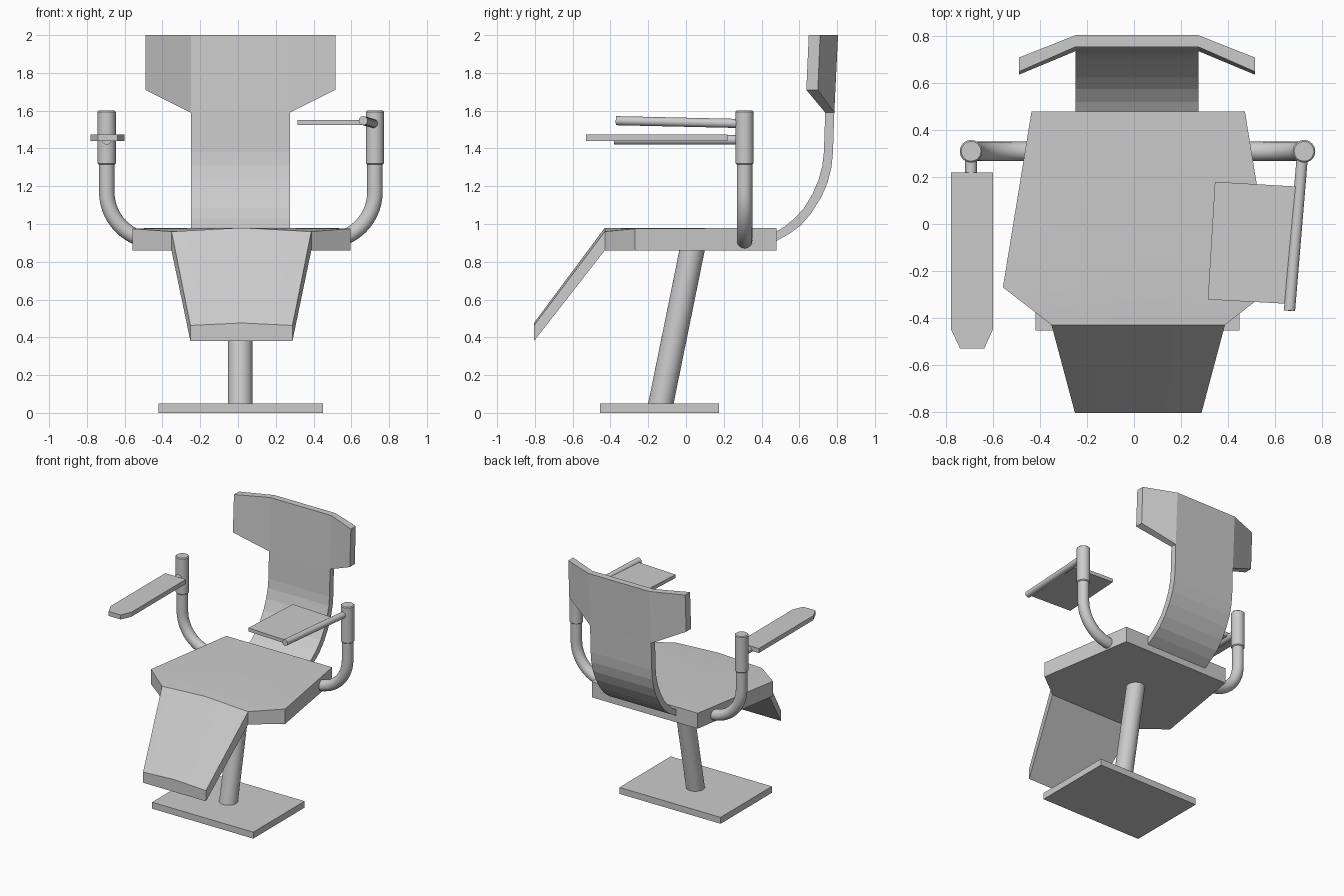
import bpy, bmesh
from math import sin, cos, pi, radians
from mathutils import Vector

if "Cube" in bpy.data.objects:
    bpy.data.objects.remove(bpy.data.objects["Cube"])

C = 0.015  # x of the symmetry plane


def finish(name, bm, angle=30):
    bmesh.ops.recalc_face_normals(bm, faces=bm.faces[:])
    me = bpy.data.meshes.new(name)
    bm.to_mesh(me)
    bm.free()
    if angle:
        me.polygons.foreach_set("use_smooth", [True] * len(me.polygons))
        me.set_sharp_from_angle(angle=radians(angle))
    ob = bpy.data.objects.new(name, me)
    bpy.context.collection.objects.link(ob)
    return ob


def loft(bm, rings):
    """Bridge equal-length rings of points and cap both ends."""
    vs = [[bm.verts.new(p) for p in r] for r in rings]
    n = len(vs[0])
    for a, b in zip(vs, vs[1:]):
        for i in range(n):
            j = (i + 1) % n
            bm.faces.new((a[i], a[j], b[j], b[i]))
    bm.faces.new(vs[0])
    bm.faces.new(vs[-1])


def solid(name, rings, angle=0):
    bm = bmesh.new()
    loft(bm, rings)
    return finish(name, bm, angle)


def slab(name, outline, z0, z1):
    return solid(name, [[(x, y, z) for x, y in outline] for z in (z0, z1)])


def rod(name, p, q, r, n=32):
    p, q = Vector(p), Vector(q)
    rot = (q - p).to_track_quat('Z', 'Y')
    ring = [rot @ Vector((r * cos(2 * pi * i / n), r * sin(2 * pi * i / n), 0)) for i in range(n)]
    return solid(name, [[p + v for v in ring], [q + v for v in ring]], 30)


# Base plate and leaning column
slab("base_plate", [(-0.42, -0.455), (0.45, -0.455), (0.45, 0.175), (-0.42, 0.175)], 0, 0.05)
rod("column", (0.012, -0.137, 0.03), (0.012, 0.036, 0.88), 0.066)

# Seat with folded-down leg rest: y, half width, bottom z, edge z, centre z
rows = [(0.48, 0.455, 0.86, 0.98, 0.98), (-0.27, 0.577, 0.86, 0.975, 0.98),
        (-0.43, 0.37, 0.86, 0.96, 0.98), (-0.805, 0.27, 0.38, 0.463, 0.476)]
sx = C + 0.003
solid("seat", [[(sx - w, y, b), (sx + w, y, b), (sx + w, y, e), (sx, y, c), (sx - w, y, e)]
               for y, w, b, e, c in rows], 30)

# Backrest: curved spine (outer y,z / inner y,z) with two swept-forward wings
spine = [(0.47, 0.905, 0.47, 0.955), (0.55, 0.95, 0.52, 0.985), (0.61, 0.995, 0.575, 1.03),
         (0.665, 1.06, 0.625, 1.085), (0.715, 1.14, 0.67, 1.16), (0.75, 1.22, 0.702, 1.235),
         (0.77, 1.3, 0.722, 1.31), (0.778, 1.38, 0.73, 1.38), (0.785, 1.59, 0.737, 1.59),
         (0.805, 2.0, 0.755, 2.0)]
bx, hw = 0.0125, 0.2625
bm = bmesh.new()
loft(bm, [[(bx - hw, oy, oz), (bx + hw, oy, oz), (bx + hw, iy, iz), (bx - hw, iy, iz)]
          for oy, oz, iy, iz in spine])
for s in (-1, 1):
    xi, xo = bx + s * hw, bx + s * 0.5025
    loft(bm, [[(xi, 0.785, 1.59), (xi, 0.805, 2), (xi, 0.755, 2), (xi, 0.737, 1.59)],
              [(xo, 0.698, 1.71), (xo, 0.71, 2), (xo, 0.65, 2), (xo, 0.637, 1.71)]])
bmesh.ops.remove_doubles(bm, verts=bm.verts[:], dist=1e-4)
inner = [f for f in bm.faces if all(len(e.link_faces) > 2 for e in f.edges)]
bmesh.ops.delete(bm, geom=inner, context='FACES_ONLY')
finish("backrest", bm, 0)

# Bent arm tubes and the sleeves on top of them
for s, side in ((-1, "left"), (1, "right")):
    R, r, n = 0.26, 0.041, 24
    path = [(0.40, 0.91, 0)]
    path += [(0.45 + R * sin(t), 1.17 - R * cos(t), t) for t in (pi / 2 * k / 14 for k in range(15))]
    path += [(0.71, 1.4, pi / 2)]
    rings = []
    for d, z, t in path:
        ring = []
        for i in range(n):
            u, v = r * cos(2 * pi * i / n), r * sin(2 * pi * i / n)
            ring.append((C + s * (d - u * sin(t)), 0.31 + v, z + u * cos(t)))
        rings.append(ring)
    solid(side + "_arm_tube", rings, 35)
    x = C + s * 0.71
    sleeve = rod(side + "_arm_sleeve", (x, 0.31, 1.315), (x, 0.31, 1.6), 0.048)
    bev = sleeve.modifiers.new("bevel", 'BEVEL')
    bev.width, bev.segments, bev.limit_method, bev.angle_limit = 0.006, 1, 'ANGLE', radians(60)

# Left arm pad on its support rod
slab("left_arm_pad", [(-0.78, 0.22), (-0.78, -0.45), (-0.742, -0.53), (-0.638, -0.53),
                      (-0.602, -0.45), (-0.602, 0.22)], 1.44, 1.475)
rod("left_pad_rod", (-0.695, 0.29, 1.445), (-0.695, -0.38, 1.445), 0.025, 24)

# Right side tray on its angled rod
slab("side_tray", [(0.345, 0.18), (0.69, 0.16), (0.653, -0.34), (0.315, -0.322)], 1.523, 1.55)
rod("side_tray_rod", (0.718, 0.29, 1.532), (0.663, -0.37, 1.547), 0.024, 24)
